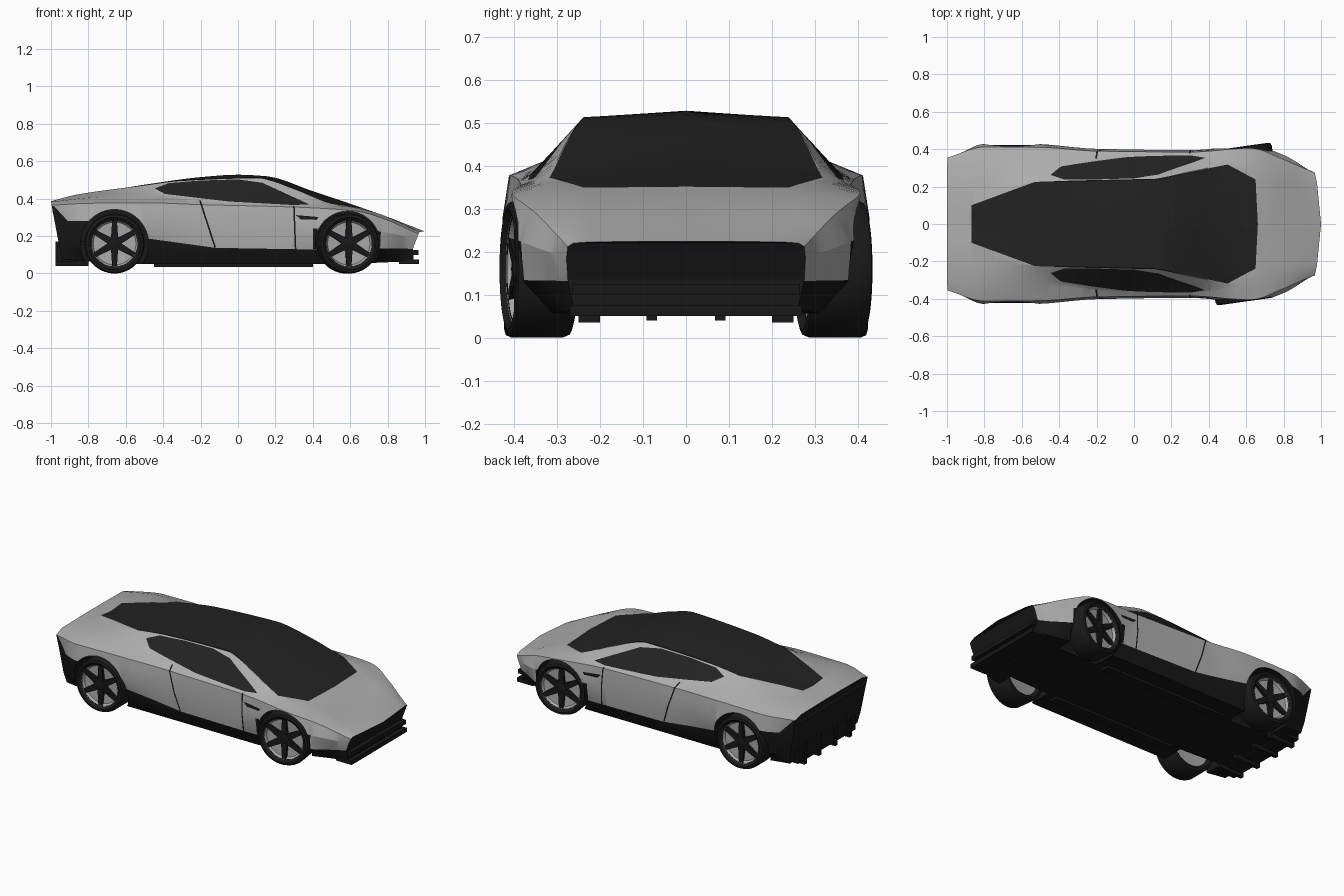
import bpy, bmesh, math
from mathutils import Vector

if "Cube" in bpy.data.objects:
    bpy.data.objects.remove(bpy.data.objects["Cube"])

def material(name, r, g, b):
    m = bpy.data.materials.new(name)
    m.diffuse_color = (r, g, b, 1)
    m.use_nodes = True
    m.node_tree.nodes["Principled BSDF"].inputs["Base Color"].default_value = m.diffuse_color
    return m

SILVER = material("body silver", 0.42, 0.42, 0.42)
GLASS = material("dark glass", 0.016, 0.016, 0.016)
TRIM = material("black trim", 0.009, 0.009, 0.01)
TYRE = material("tyre rubber", 0.011, 0.011, 0.011)
RIM = material("wheel silver", 0.4, 0.4, 0.4)

def make(name, bm, mats, smooth=30):
    bmesh.ops.recalc_face_normals(bm, faces=bm.faces)
    me = bpy.data.meshes.new(name)
    bm.to_mesh(me)
    bm.free()
    for m in mats:
        me.materials.append(m)
    ob = bpy.data.objects.new(name, me)
    bpy.context.collection.objects.link(ob)
    if smooth:
        bpy.ops.object.select_all(action='DESELECT')
        ob.select_set(True)
        bpy.context.view_layer.objects.active = ob
        bpy.ops.object.shade_smooth_by_angle(angle=math.radians(smooth))
    return ob

def box(name, x, y, z, mat):
    bm = bmesh.new()
    bmesh.ops.create_cube(bm, size=1)
    for v in bm.verts:
        v.co = [a + (c + 0.5) * (b - a) for c, (a, b) in zip(v.co, (x, y, z))]
    return make(name, bm, [mat], 0)

# Body guide lines, each (x, y, z) from tail to nose
floor = [(-1, .33, .075), (-.5, .35, .05), (.4, .35, .05), (1, .26, .065)]
sill = [(-1, .345, .14), (-.8, .40, .14), (-.2, .39, .13), (.4, .385, .13), (.65, .405, .13), (1, .275, .135)]
waist = [(-1, .35, .27), (-.8, .428, .27), (-.55, .428, .26), (-.2, .402, .25), (.3, .395, .24),
         (.62, .42, .24), (.8, .375, .22), (1, .278, .185)]
shoulder = [(-1, .355, .365), (-.8, .412, .375), (-.5, .41, .378), (-.2, .39, .368), (.3, .385, .355),
            (.62, .405, .335), (.8, .35, .29), (1, .275, .212)]
belt = [(-1, .30, .383), (-.75, .33, .408), (-.45, .32, .415), (-.2, .35, .39), (.1, .362, .378),
        (.4, .355, .368), (.55, .325, .362), (.75, .27, .322), (1, .262, .22)]
roof_edge = [(-1, .08, .386), (-.87, .10, .42), (-.53, .222, .468), (-.3, .23, .497), (.1, .238, .513),
             (.3, .28, .452), (.5, .312, .374), (.65, .235, .349), (1, .22, .223)]
ridge = [(-1, 0, .386), (-.74, 0, .435), (-.45, 0, .482), (-.2, 0, .515), (0, 0, .528), (.15, 0, .52),
         (.4, 0, .44), (.66, 0, .352), (.8, 0, .302), (1, 0, .224)]

def sample(keys, x):
    """Monotone cubic through the keys."""
    def slope(i, k):
        if i in (0, len(keys) - 1):
            a, b = (0, 1) if i == 0 else (-2, -1)
            return (keys[b][k] - keys[a][k]) / (keys[b][0] - keys[a][0])
        l = (keys[i][k] - keys[i-1][k]) / (keys[i][0] - keys[i-1][0])
        r = (keys[i+1][k] - keys[i][k]) / (keys[i+1][0] - keys[i][0])
        return 0 if l * r <= 0 else 2 * l * r / (l + r)
    i = max(j for j in range(len(keys) - 1) if keys[j][0] <= x + 1e-9)
    h = keys[i+1][0] - keys[i][0]
    t = (x - keys[i][0]) / h
    return [(2*t**3 - 3*t*t + 1) * keys[i][k] + (t**3 - 2*t*t + t) * h * slope(i, k)
            + (3*t*t - 2*t**3) * keys[i+1][k] + (t**3 - t*t) * h * slope(i+1, k) for k in (1, 2)]

def clamp(v):
    return max(0, min(1, v))

def warp(x, y, z):
    """Bowed, undercut nose and raked tail."""
    nose, tail = clamp((x - .7) / .3), clamp((-x - .75) / .25)
    x -= nose * (.035 * min(1.2, (y / .28) ** 2) + .03 * clamp((.21 - z) / .07))
    x += tail * .06 * clamp((.383 - z) / .32)
    return (x, y, z)

# Body shell lofted along the guide lines
bm = bmesh.new()
rings = []
STEPS = 80
for s in range(STEPS + 1):
    x = -1 + 2 * s / STEPS
    half = [sample(l, x) for l in (floor, sill, waist, shoulder, belt, roof_edge)]
    ring = half + [sample(ridge, x)] + [(-y, z) for y, z in reversed(half)]
    rings.append([bm.verts.new(warp(x, y, z)) for y, z in ring])
for a, b in zip(rings, rings[1:]):
    for i in range(13):
        j = (i + 1) % 13
        bm.faces.new((a[i], a[j], b[j], b[i]))
for r in (rings[0], rings[-1]):
    for i in range(5):
        bm.faces.new((r[i], r[i+1], r[11-i], r[12-i]))
    bm.faces.new((r[5], r[6], r[7]))
body = make("car_body", bm, [SILVER, GLASS, TRIM], 0)

# Wheel arches
AXLES = {"rear": (-.66, .182), "front": (.586, .173)}
WHEEL_Z = .16
for axle, (wx, rad) in AXLES.items():
    for side in (1, -1):
        bpy.ops.mesh.primitive_cylinder_add(vertices=64, radius=rad, depth=.4,
                                            location=(wx, side * .41, WHEEL_Z), rotation=(math.pi / 2, 0, 0))
        cutter = bpy.context.object
        cutter.name = "arch_cutter"
        cutter.hide_render = True
        bpy.context.view_layer.objects.active = body
        mod = body.modifiers.new("arch", 'BOOLEAN')
        mod.operation, mod.solver, mod.object = 'DIFFERENCE', 'EXACT', cutter
        bpy.ops.object.modifier_apply(modifier=mod.name)
        bpy.data.objects.remove(cutter)

# Painted areas: (axes seen, outline, material slot, smallest |y|)
half_canopy = [(-.87, .10), (-.53, .225), (-.3, .233), (.12, .242), (.5, .318), (.65, .238)]
canopy = half_canopy + [(.662, 0)] + [(x, -y) for x, y in reversed(half_canopy)]
side_window = [(-.445, .455), (-.37, .483), (-.2, .497), (0, .503), (.13, .485), (.38, .37), (.3, .366), (-.05, .385), (-.39, .425)]
sill_panel = [(-.52, .0), (-.52, .19), (-.47, .185), (-.12, .137), (.45, .127), (.45, 0)]
front_bumper = [(.66, 0), (.66, .135), (1.1, .13), (1.1, 0)]
rear_bumper = [(-1.1, .362), (-.985, .362), (-.91, .28), (-.7, .28), (-.7, 0), (-1.1, 0)]
rear_shut = [(-.208, .39), (-.199, .39), (-.117, .138), (-.126, .138)]
front_shut = [(.295, .36), (.303, .36), (.312, .125), (.304, .125)]
vent = [(.31, .312), (.43, .302), (.42, .287), (.335, .289)]
XZ, XY = (0, 2), (0, 1)
AREAS = [(XZ, sill_panel, 2, 0), (XZ, front_bumper, 2, 0), (XZ, rear_bumper, 2, 0), (XZ, rear_shut, 2, .33),
         (XZ, front_shut, 2, .33), (XZ, vent, 2, .33), (XY, canopy, 1, 0), (XZ, side_window, 1, .2)]

def inside(p, poly):
    hit = False
    for (ax, ay), (bx, by) in zip(poly, poly[1:] + poly[:1]):
        if (ay > p[1]) != (by > p[1]) and p[0] < (bx - ax) * (p[1] - ay) / (by - ay) + ax:
            hit = not hit
    return hit

bm = bmesh.new()
bm.from_mesh(body.data)
for axes, poly, slot, min_y in AREAS:
    lo = [min(p[k] for p in poly) for k in (0, 1)]
    hi = [max(p[k] for p in poly) for k in (0, 1)]
    for a, b in zip(poly, poly[1:] + poly[:1]):
        co, no = Vector(), Vector()
        co[axes[0]], co[axes[1]] = a
        no[axes[0]], no[axes[1]] = b[1] - a[1], a[0] - b[0]
        faces = [f for f in bm.faces if all(
            min(v.co[ax] for v in f.verts) <= hi[k] and max(v.co[ax] for v in f.verts) >= lo[k]
            for k, ax in enumerate(axes)) and max(abs(v.co.y) for v in f.verts) > min_y]
        geom = list({e for f in faces for e in f.edges}) + list({v for f in faces for v in f.verts}) + faces
        bmesh.ops.bisect_plane(bm, geom=geom, dist=1e-5, plane_co=co, plane_no=no.normalized())
bm.normal_update()
for f in bm.faces:
    c, n = f.calc_center_median(), f.normal
    f.material_index = 0
    for axes, poly, slot, min_y in AREAS:
        if abs(c.y) > min_y and (axes == XZ or n.z > .1) and inside((c[axes[0]], c[axes[1]]), poly):
            f.material_index = slot
    in_arch = any(math.hypot(c.x - wx, c.z - WHEEL_Z) < rad + .001 for wx, rad in AXLES.values())
    if n.z < -.7 or in_arch or (abs(n.x) > .6 and abs(c.x) > .92):
        f.material_index = 2
bm.to_mesh(body.data)
bm.free()
bpy.ops.object.select_all(action='DESELECT')
body.select_set(True)
bpy.context.view_layer.objects.active = body
bpy.ops.object.shade_smooth_by_angle(angle=math.radians(22))

# Wheels: lathed tyre and rim, six dark spokes
def lathe(name, profile, mat, n=56):
    bm = bmesh.new()
    rows = [[bm.verts.new((r * math.cos(2 * math.pi * i / n), y, r * math.sin(2 * math.pi * i / n)))
             for i in range(n)] for r, y in profile]
    for a, b in zip(rows, rows[1:] + rows[:1]):
        for i in range(n):
            bm.faces.new((a[i], a[(i+1) % n], b[(i+1) % n], b[i]))
    return make(name, bm, [mat])

def spokes(name):
    bm = bmesh.new()
    for k in range(6):
        a = math.pi / 2 + k * math.pi / 3
        u, w = Vector((math.cos(a), 0, math.sin(a))), Vector((-math.sin(a), 0, math.cos(a)))
        outline = [u * r + w * h for r, h in ((.0, .021), (.121, .013), (.121, -.013), (.0, -.021))]
        low = [bm.verts.new(p + Vector((0, .035, 0))) for p in outline]
        top = [bm.verts.new(p + Vector((0, .056, 0))) for p in outline]
        bm.faces.new(low)
        bm.faces.new(top)
        for i in range(4):
            j = (i + 1) % 4
            bm.faces.new((low[i], low[j], top[j], top[i]))
    return make(name, bm, [TRIM], 0)

STEER = math.radians(8)
for axle, (wx, rad) in AXLES.items():
    for side, label in ((1, "left"), (-1, "right")):
        name = axle + "_" + label
        parts = [lathe(name + "_tyre", [(.122, .058), (.14, .073), (.154, .069), (.16, .055), (.16, -.055),
                                        (.154, -.069), (.14, -.073), (.122, -.058)], TYRE),
                 lathe(name + "_rim", [(.124, .06), (.114, .044), (.01, .036), (.01, -.05), (.124, -.056)], RIM),
                 lathe(name + "_hub", [(.03, .03), (.03, .058), (.022, .062), (.001, .062), (.001, .03)], TRIM),
                 spokes(name + "_spokes")]
        for p in parts:
            p.location = (wx, side * (.342 if axle == "front" else .35), WHEEL_Z)
            p.rotation_euler.z = (0 if side == 1 else math.pi) + (STEER if axle == "front" else 0)

# Front splitter, intake bar and rear diffuser
box("front_splitter", (.86, .968), (-.27, .27), (.05, .075), TRIM)
box("front_bumper_bar", (.88, .965), (-.265, .265), (.1, .125), TRIM)
box("rear_light_strip", (-.993, -.96), (-.33, .33), (.325, .35), GLASS)
box("rear_diffuser", (-.965, -.86), (-.28, .28), (.06, .15), TRIM)
for i, y in enumerate((-.22, -.08, .08, .22)):
    box("diffuser_fin_%d" % i, (-.975, -.8), (y - .012, y + .012), (.04, .17), TRIM)
for side in (-1, 1):
    box("underbody_rail", (-.45, .4), (side * .225 - .025, side * .225 + .025), (.035, .06), TRIM)
